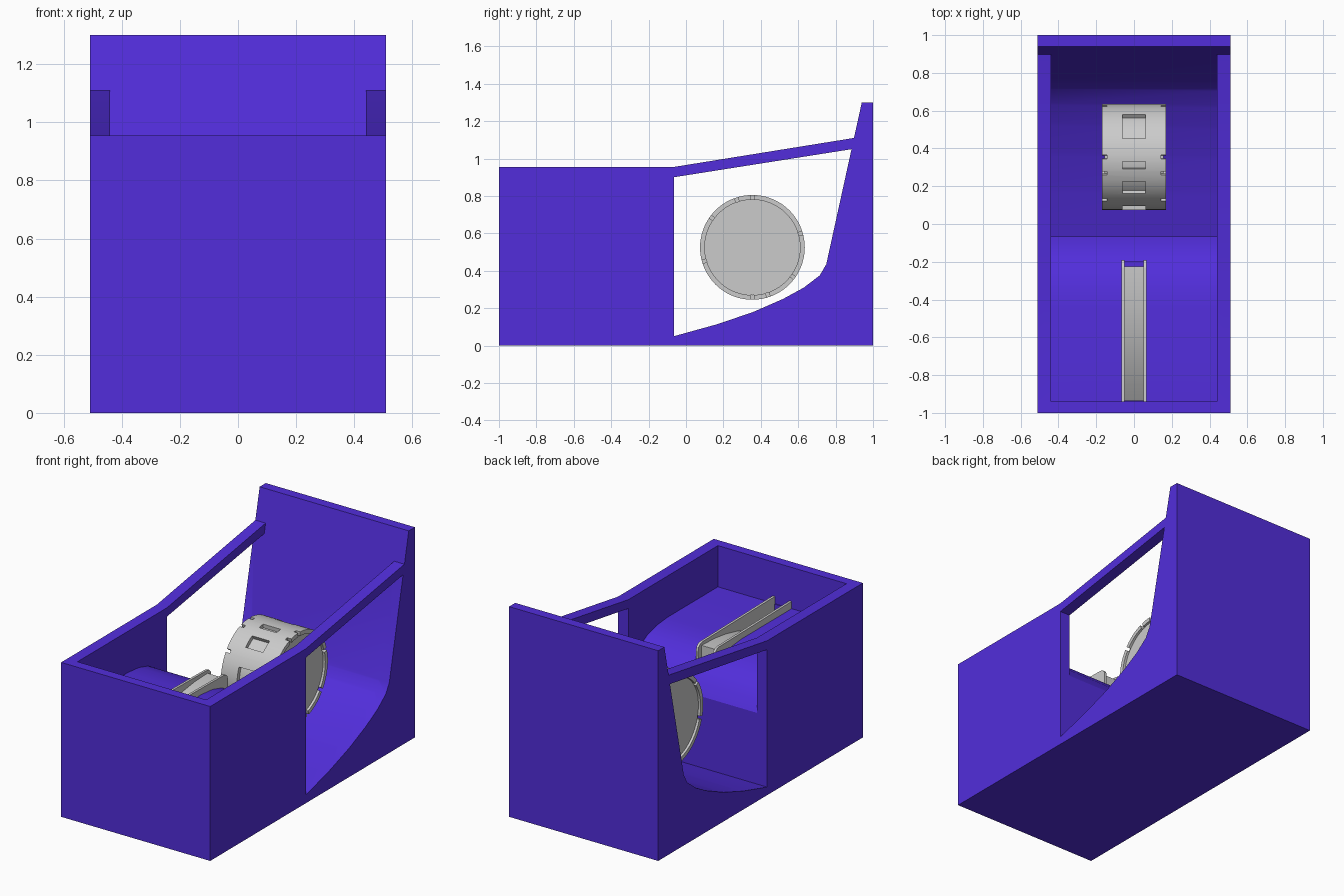
import bpy, bmesh
from math import sin, cos, radians

if "Cube" in bpy.data.objects:
    bpy.data.objects.remove(bpy.data.objects["Cube"])


def add_prism(bm, profile, x0, x1):
    """Extrude a closed (y, z) profile from x0 to x1."""
    a = [bm.verts.new((x0, y, z)) for y, z in profile]
    b = [bm.verts.new((x1, y, z)) for y, z in profile]
    n = len(a)
    faces = [bm.faces.new(a), bm.faces.new(b)]
    for i in range(n):
        faces.append(bm.faces.new((a[i], a[(i + 1) % n], b[(i + 1) % n], b[i])))
    bmesh.ops.recalc_face_normals(bm, faces=faces)


def make(name, prisms):
    bm = bmesh.new()
    for p in prisms:
        add_prism(bm, *p)
    me = bpy.data.meshes.new(name)
    bm.to_mesh(me)
    bm.free()
    ob = bpy.data.objects.new(name, me)
    bpy.context.collection.objects.link(ob)
    return ob


def cut(ob, prisms):
    cutter = make("cutter", prisms)
    cutter.hide_render = True
    mod = ob.modifiers.new("cut", 'BOOLEAN')
    mod.operation, mod.solver, mod.object = 'DIFFERENCE', 'EXACT', cutter
    bpy.context.view_layer.objects.active = ob
    with bpy.context.temp_override(object=ob, active_object=ob):
        bpy.ops.object.modifier_apply(modifier=mod.name)
    bpy.data.objects.remove(cutter)


def smooth(ob, angle=30):
    bpy.ops.object.select_all(action='DESELECT')
    ob.select_set(True)
    bpy.context.view_layer.objects.active = ob
    bpy.ops.object.shade_smooth_by_angle(angle=radians(angle))


# Housing: side outline, hollowed inside, then windows through both sides
Y0 = -0.065
FLOOR = [(Y0, 0.05), (0.17, 0.115), (0.36, 0.18), (0.52, 0.25), (0.63, 0.31),
         (0.715, 0.375), (0.75, 0.435), (0.885, 1.05)]
HUMP = [(-0.94, 0.70), (-0.45, 0.70), (-0.34, 0.69), (-0.25, 0.665),
        (-0.17, 0.62), (-0.11, 0.56), (Y0, 0.49)]
housing = make("housing", [([(-1, 0), (1, 0), (1, 1.3), (0.94, 1.3), (0.898, 1.11),
                             (Y0, 0.955), (-1, 0.955)], -0.51, 0.51)])
cut(housing, [(HUMP + FLOOR + [(0.898, 1.11), (0.94, 1.3), (0.94, 1.5), (-0.94, 1.5)],
               -0.44, 0.44)])
cut(housing, [(FLOOR + [(Y0, 0.9)], -0.6, 0.6)])
# Slot for the guide track
cut(housing, [([(-0.935, 0.42), (-0.2, 0.42), (-0.2, 0.9), (-0.935, 0.9)], -0.06, 0.06)])
smooth(housing)
mat = bpy.data.materials.new("purple")
mat.diffuse_color = (0.084, 0.027, 0.71, 1)
mat.use_nodes = True
mat.node_tree.nodes["Principled BSDF"].inputs["Base Color"].default_value = mat.diffuse_color
housing.data.materials.append(mat)

# Guide track: two flanges with rounded ends and a curved bed between them
flange = [(-0.94, 0.42), (-0.2, 0.42), (-0.19, 0.69), (-0.195, 0.715),
          (-0.21, 0.73), (-0.23, 0.735), (-0.94, 0.745)]
make("track_flanges", [(flange, s * 0.05, s * 0.065) for s in (-1, 1)])
R = 1.2
bed = [(-0.25 - R * sin(radians(a)), 0.715 - R + R * cos(radians(a)))
       for a in range(0, 36, 5)]
bed = [(-0.225, 0.42), (-0.225, 0.715)] + bed + [(-0.94, 0.42)]
smooth(make("track_bed", [(bed, -0.055, 0.055)]))

# Wheel: solid drum inside a shell with pockets and rim notches
CY, CZ = 0.355, 0.525


def polar(a, r):
    return (CY + r * sin(radians(a)), CZ + r * cos(radians(a)))


def circle(r, n=72):
    return [polar(i * 360 / n, r) for i in range(n)]


def wedge(a, half):
    return [polar(a - half, 0.2), polar(a + half, 0.2),
            polar(a + half, 0.32), polar(a - half, 0.32)]


drum = make("wheel_drum", [(circle(0.256), -0.155, 0.155)])
shell = make("wheel_shell", [(circle(0.28), -0.17, 0.17)])
cut(shell, [(circle(0.255), -0.3, 0.3)])
stops = [-106, -54, -18, 0, 74]
cutters = []
for turn in (0, 180):
    for a, b in zip(stops, stops[1:]):
        cutters.append((wedge((a + b) / 2 + turn, (b - a) * 0.225), -0.06, 0.06))
        for s in (-1, 1):
            cutters.append((wedge(b + turn, 2), s * 0.142, s * 0.2))
cut(shell, cutters)
smooth(drum)
smooth(shell)
